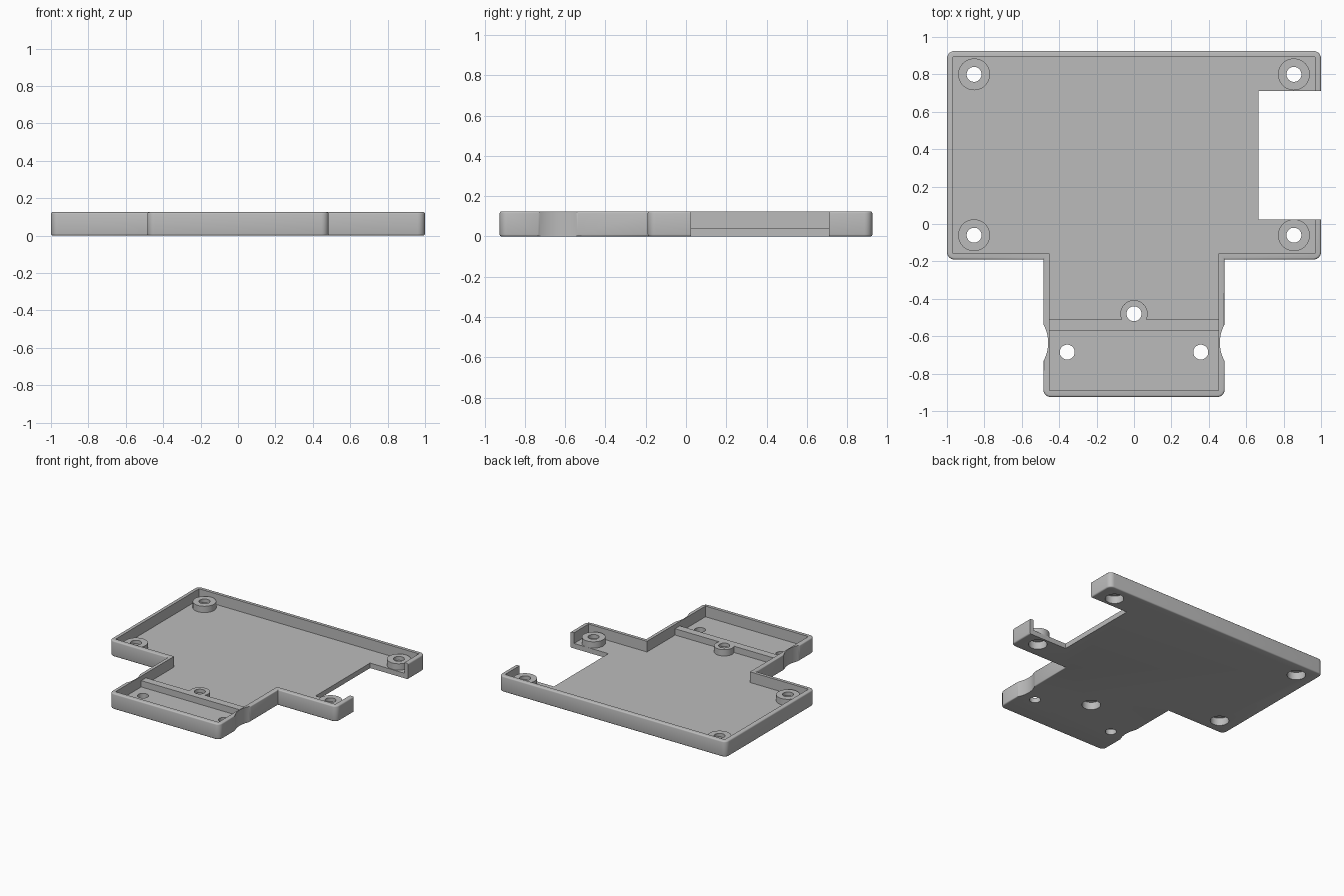
import bpy
import bmesh
import math
from mathutils import Vector

if "Cube" in bpy.data.objects:
    bpy.data.objects.remove(bpy.data.objects["Cube"], do_unlink=True)

HEIGHT, FLOOR, BOSS_TOP = 0.125, 0.04, 0.09

grey = bpy.data.materials.new("plain grey")
grey.use_nodes = True
colour = (0.5, 0.5, 0.5, 1)
grey.diffuse_color = colour
grey.node_tree.nodes["Principled BSDF"].inputs["Base Color"].default_value = colour


def finish(name, bm):
    bmesh.ops.recalc_face_normals(bm, faces=bm.faces)
    mesh = bpy.data.meshes.new(name)
    bm.to_mesh(mesh)
    bm.free()
    mesh.materials.append(grey)
    obj = bpy.data.objects.new(name, mesh)
    bpy.context.collection.objects.link(obj)
    return obj


def t_prism(name, half, bottom, step, top, stem, z0, z1, corner=0, edge=0):
    """T-shaped plate with optional rounded outer corners and softened rims."""
    right = [(stem, bottom), (stem, step), (half, step), (half, top)]
    outline = right + [(-x, y) for x, y in reversed(right)]
    bm = bmesh.new()
    base = bm.faces.new([bm.verts.new((x, y, z0)) for x, y in outline])
    up = bmesh.ops.extrude_face_region(bm, geom=[base])["geom"]
    for v in up:
        if isinstance(v, bmesh.types.BMVert):
            v.co.z = z1
    bmesh.ops.recalc_face_normals(bm, faces=bm.faces)
    if corner:
        posts = [e for e in bm.edges
                 if abs(e.verts[0].co.z - e.verts[1].co.z) > 0.01 and e.is_convex]
        bmesh.ops.bevel(bm, geom=posts, offset=corner, segments=6,
                        profile=0.5, affect='EDGES')
    if edge:
        rims = [e for e in bm.edges
                if abs(e.verts[0].co.z - e.verts[1].co.z) < 0.001]
        bmesh.ops.bevel(bm, geom=rims, offset=edge, segments=3,
                        profile=0.5, affect='EDGES')
    return finish(name, bm)


def box(name, low, high):
    low, high = Vector(low), Vector(high)
    bm = bmesh.new()
    bmesh.ops.create_cube(bm, size=1)
    for v in bm.verts:
        v.co = (low + high) / 2 + v.co * (high - low)
    return finish(name, bm)


def cylinder(name, x, y, radius, z0, z1, sides=48):
    bm = bmesh.new()
    bmesh.ops.create_cone(bm, cap_ends=True, segments=sides, radius1=radius,
                          radius2=radius, depth=z1 - z0)
    bmesh.ops.translate(bm, verts=bm.verts, vec=(x, y, (z0 + z1) / 2))
    return finish(name, bm)


def combine(target, tool, operation):
    mod = target.modifiers.new(tool.name, 'BOOLEAN')
    mod.object, mod.operation, mod.solver = tool, operation, 'EXACT'
    bpy.context.view_layer.objects.active = target
    bpy.ops.object.modifier_apply(modifier=mod.name)
    bpy.data.objects.remove(tool, do_unlink=True)


# Hollow tray with thin walls
tray = t_prism("tray", 1, -0.925, -0.19, 0.925, 0.485, 0, HEIGHT, 0.04, 0.01)
cavity = t_prism("cavity", 0.967, -0.891, -0.157, 0.892, 0.453, FLOOR, 0.3)
combine(tray, cavity, 'DIFFERENCE')

# Side opening
combine(tray, box("side_opening", (0.665, 0.025, -0.1), (1.2, 0.71, 0.3)), 'DIFFERENCE')

# Scooped grips on the sides of the narrow end
for side in (-1, 1):
    grip = cylinder("grip", side * 0.659, -0.635, 0.2, -0.1, 0.3, 96)
    combine(tray, grip, 'DIFFERENCE')

# Cross ridge and screw bosses
ridge = box("ridge", (-0.4545, -0.57, FLOOR - 0.01), (0.4545, -0.51, BOSS_TOP))
combine(tray, ridge, 'UNION')
screws = [(x, y, 0.085) for x in (-0.855, 0.855) for y in (-0.06, 0.8)]
screws.append((0, -0.48, 0.073))
for x, y, radius in screws:
    combine(tray, cylinder("boss", x, y, radius, FLOOR - 0.01, BOSS_TOP), 'UNION')

# Screw holes, widened from below for the heads
for x, y, radius in screws:
    combine(tray, cylinder("screw_hole", x, y, 0.04, -0.1, 0.3), 'DIFFERENCE')
    combine(tray, cylinder("head_recess", x, y, 0.067, -0.1, 0.06), 'DIFFERENCE')

# Plain holes in the narrow end
for side in (-1, 1):
    combine(tray, cylinder("plain_hole", side * 0.357, -0.685, 0.04, -0.1, 0.3), 'DIFFERENCE')

bpy.ops.object.select_all(action='DESELECT')
tray.select_set(True)
bpy.context.view_layer.objects.active = tray
bpy.ops.object.shade_smooth_by_angle(angle=math.radians(35))
